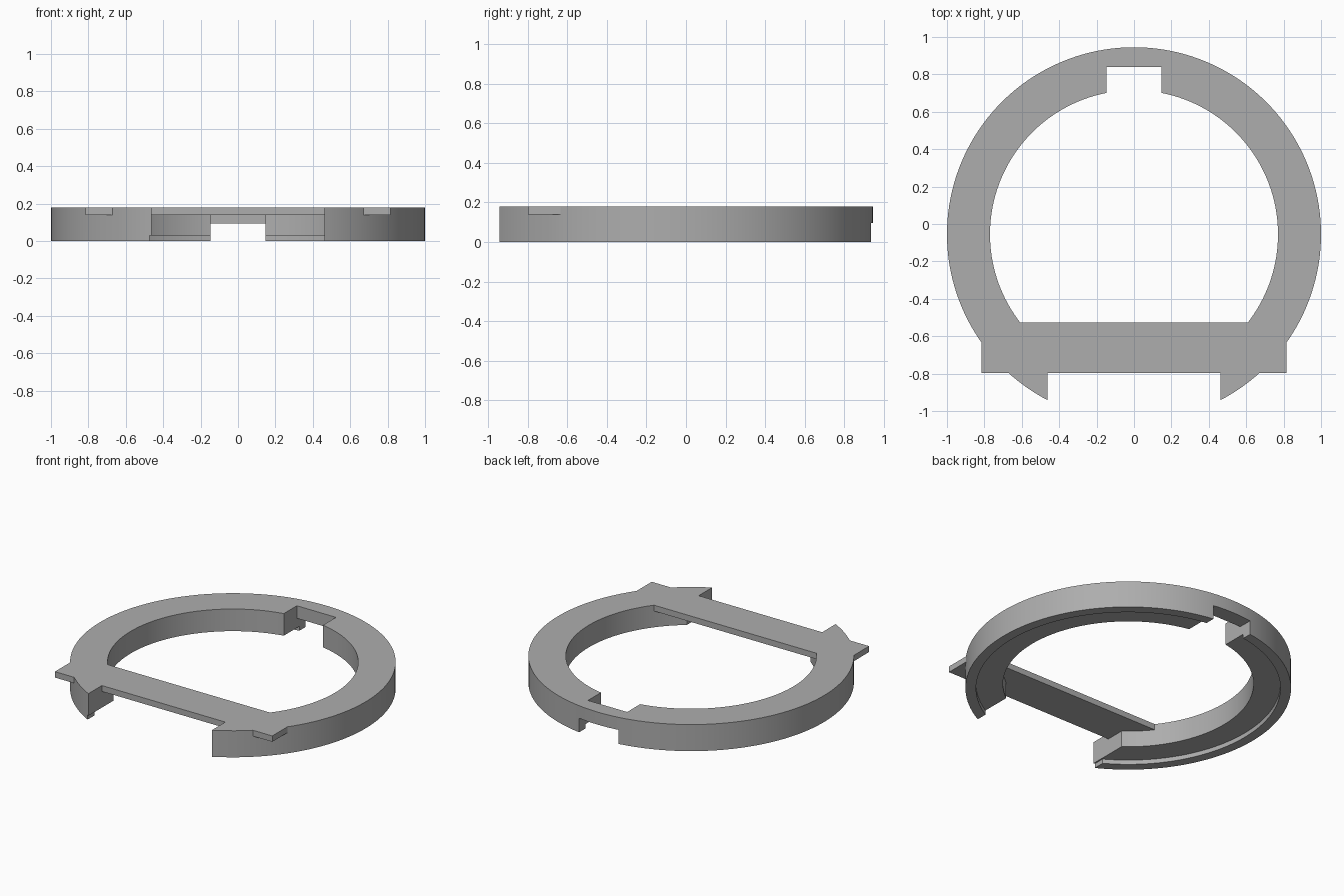
import bpy, bmesh, math

if "Cube" in bpy.data.objects:
    bpy.data.objects.remove(bpy.data.objects["Cube"])

CY = -0.055                      # ring centre in y
R_OUT, R_IN, R_LIP = 1.0, 0.77, 0.935
H, STEP, SEG = 0.18, 0.03, 160

grey = bpy.data.materials.new("plain grey")
grey.diffuse_color = (0.42, 0.42, 0.42, 1)
grey.use_nodes = True
grey.node_tree.nodes["Principled BSDF"].inputs["Base Color"].default_value = grey.diffuse_color


def make_object(name, bm):
    bmesh.ops.recalc_face_normals(bm, faces=bm.faces[:])
    mesh = bpy.data.meshes.new(name)
    bm.to_mesh(mesh)
    bm.free()
    mesh.materials.append(grey)
    ob = bpy.data.objects.new(name, mesh)
    bpy.context.collection.objects.link(ob)
    return ob


def box(name, x0, x1, y0, y1, z0, z1):
    bm = bmesh.new()
    bmesh.ops.create_cube(bm, size=1)
    for v in bm.verts:
        v.co = ((x0 + x1) / 2 + v.co.x * (x1 - x0),
                (y0 + y1) / 2 + v.co.y * (y1 - y0),
                (z0 + z1) / 2 + v.co.z * (z1 - z0))
    return make_object(name, bm)


def lathe(name, profile):
    bm = bmesh.new()
    rings = []
    for i in range(SEG):
        a = 2 * math.pi * i / SEG
        rings.append([bm.verts.new((r * math.cos(a), CY + r * math.sin(a), z))
                      for r, z in profile])
    n = len(profile)
    for i in range(SEG):
        p, q = rings[i], rings[(i + 1) % SEG]
        for j in range(n):
            k = (j + 1) % n
            bm.faces.new((p[j], q[j], q[k], p[k]))
    return make_object(name, bm)


def boolean(target, tool, operation):
    mod = target.modifiers.new(operation.lower(), 'BOOLEAN')
    mod.operation = operation
    mod.solver = 'EXACT'
    mod.object = tool
    bpy.context.view_layer.objects.active = target
    bpy.ops.object.modifier_apply(modifier=mod.name)
    bpy.data.objects.remove(tool)


# Ring with a thin lip hanging from the outer edge of its underside
ring = lathe("clamp_ring", [(R_OUT, 0), (R_OUT, H), (R_IN, H),
                            (R_IN, STEP), (R_LIP, STEP), (R_LIP, 0)])

# Front gap, and the slightly wider gap in the lip
boolean(ring, box("front_gap", -0.463, 0.463, -1.3, -0.4, -0.5, 0.5), 'DIFFERENCE')
boolean(ring, box("lip_gap", -0.472, 0.0, -1.3, -0.4, -0.5, STEP), 'DIFFERENCE')

# Back key slot: full-height pocket inside, low window through the outer wall
boolean(ring, box("key_slot", -0.147, 0.147, 0.5, 0.84, -0.5, 0.5), 'DIFFERENCE')
boolean(ring, box("key_window", -0.147, 0.147, 0.5, 1.3, -0.5, 0.095), 'DIFFERENCE')

# Flat bridge plate across the front, flush with the top
boolean(ring, box("bridge_plate", -0.815, 0.815, -0.797, -0.527, 0.14, H), 'UNION')

bpy.ops.object.select_all(action='DESELECT')
ring.select_set(True)
bpy.context.view_layer.objects.active = ring
bpy.ops.object.shade_smooth_by_angle(angle=math.radians(30))
